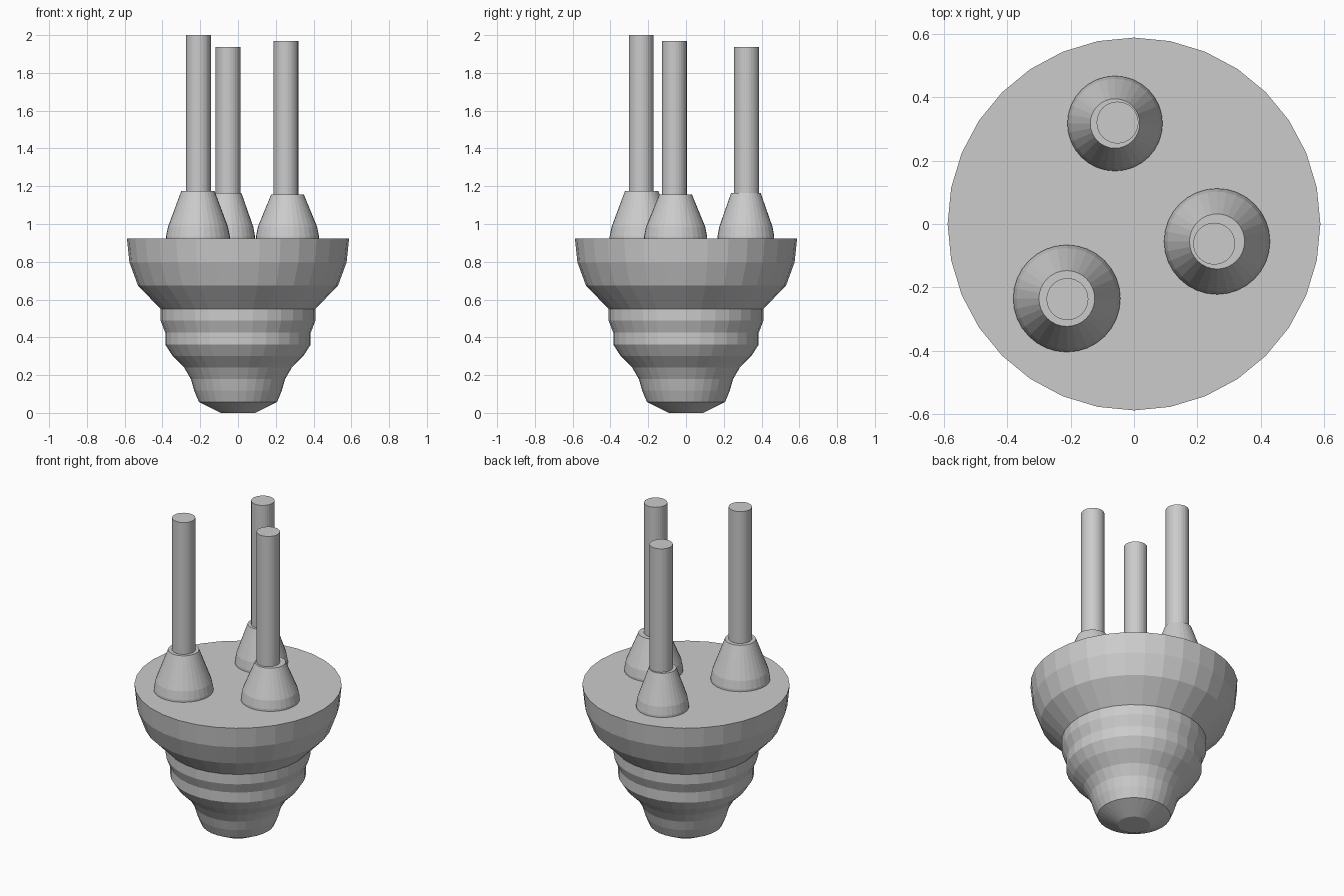
import bpy, bmesh, math

if "Cube" in bpy.data.objects:
    bpy.data.objects.remove(bpy.data.objects["Cube"])

grey = bpy.data.materials.new("plain grey")
grey.diffuse_color = (0.6, 0.6, 0.6, 1)
grey.use_nodes = True
grey.node_tree.nodes["Principled BSDF"].inputs["Base Color"].default_value = grey.diffuse_color


def lathe(name, profile, centre=(0, 0), sides=32):
    """Closed turned solid from (radius, z) pairs, bottom to top."""
    bm = bmesh.new()
    rings = []
    for r, z in profile:
        rings.append([bm.verts.new((centre[0] + r * math.cos(2 * math.pi * i / sides),
                                    centre[1] + r * math.sin(2 * math.pi * i / sides), z))
                      for i in range(sides)])
    for a, b in zip(rings, rings[1:]):
        for i in range(sides):
            j = (i + 1) % sides
            bm.faces.new((a[i], a[j], b[j], b[i]))
    bm.faces.new(rings[0][::-1])
    bm.faces.new(rings[-1])
    me = bpy.data.meshes.new(name)
    bm.to_mesh(me)
    bm.free()
    me.materials.append(grey)
    ob = bpy.data.objects.new(name, me)
    bpy.context.collection.objects.link(ob)
    return ob


# Stepped body with a wide bowl on top
lathe("stepped_body", [
    (0.092, 0), (0.207, 0.058), (0.232, 0.118), (0.25, 0.18), (0.285, 0.24),
    (0.347, 0.302), (0.385, 0.362), (0.385, 0.425), (0.41, 0.488), (0.41, 0.55),
    (0.53, 0.675), (0.575, 0.797), (0.588, 0.922)])

# Three collars, each with a rod: collar centre, base r, top r, collar top, rod centre, rod top
pins = [
    ((-0.212, -0.235), 0.169, 0.088, 1.175, (-0.21, -0.237), 2.0),
    ((0.262, -0.055), 0.167, 0.087, 1.155, (0.253, -0.062), 1.97),
    ((-0.06, 0.317), 0.15, 0.078, 1.165, (-0.052, 0.32), 1.937),
]
for n, (c, r0, r1, top, rc, rod_top) in enumerate(pins, 1):
    lathe(f"collar_{n}", [(r0, 0.915), (r0, 0.935), (r0 * 0.94, 0.985), (r1, top)], c)
    lathe(f"rod_{n}", [(0.066, 0.92), (0.066, rod_top)], rc)
